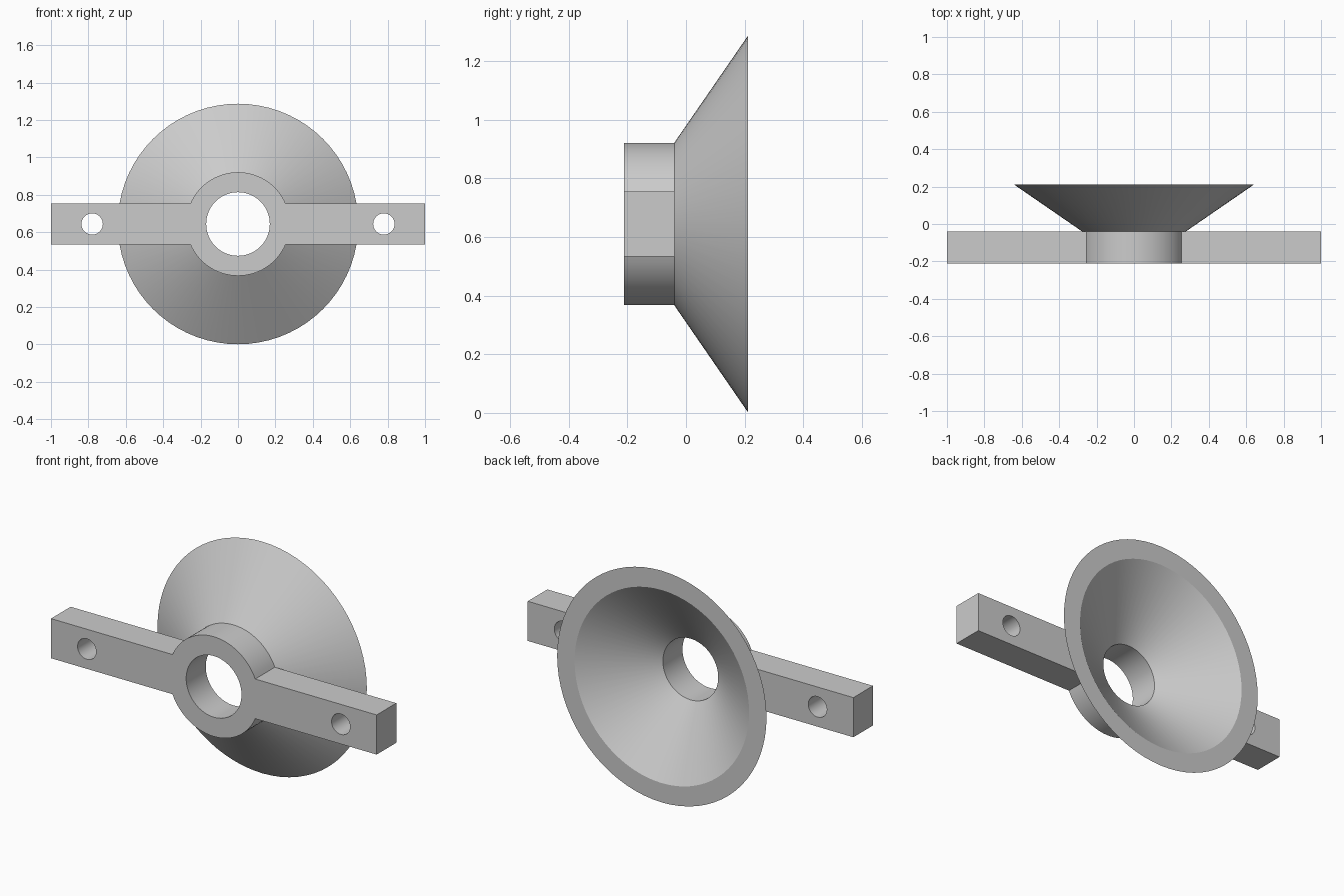
import bpy, bmesh, math
from mathutils import Vector

cube = bpy.data.objects.get("Cube")
if cube:
    bpy.data.objects.remove(cube)

CENTRE_Z = 0.644
FRONT, JOINT, RIM = -0.212, -0.04, 0.212
HUB_R, BORE_R, RIM_R = 0.277, 0.17, 0.643
WALL = HUB_R - BORE_R
ARM_H = 0.11
SEGMENTS = 72

grey = bpy.data.materials.new("light_grey")
grey.use_nodes = True
colour = (0.6, 0.6, 0.6, 1)
grey.diffuse_color = colour
grey.node_tree.nodes["Principled BSDF"].inputs["Base Color"].default_value = colour


def arc(radius, start, end, count, x=0):
    angles = [start + (end - start) * i / count for i in range(count + 1)]
    return [(x + radius * math.cos(a), radius * math.sin(a)) for a in angles]


def finish(obj):
    bpy.ops.object.select_all(action="DESELECT")
    obj.select_set(True)
    bpy.context.view_layer.objects.active = obj
    if obj.type == "CURVE":
        bpy.ops.object.convert(target="MESH")
        obj = bpy.context.object
    bm = bmesh.new()
    bm.from_mesh(obj.data)
    bmesh.ops.remove_doubles(bm, verts=bm.verts, dist=0.0001)
    bmesh.ops.recalc_face_normals(bm, faces=bm.faces)
    bm.to_mesh(obj.data)
    bm.free()
    obj.data.materials.clear()
    obj.data.materials.append(grey)
    bpy.ops.object.shade_smooth_by_angle(angle=math.radians(30))


# Mounting bracket: hub ring with two drilled arms, one extruded outline
meet = math.asin(ARM_H / HUB_R)
top = arc(HUB_R, meet, math.pi - meet, 28)
outline = [(1, ARM_H)] + top + [(-1, ARM_H)]
outline += [(-x, -y) for x, y in outline]
holes = [arc(BORE_R, 0, 2 * math.pi, SEGMENTS)[:-1]]
holes += [arc(0.057, 0, 2 * math.pi, 40, x)[:-1] for x in (-0.78, 0.78)]

curve = bpy.data.curves.new("mounting_bracket", "CURVE")
curve.dimensions = "2D"
curve.fill_mode = "BOTH"
curve.extrude = (JOINT - FRONT) / 2
for points in [outline] + holes:
    spline = curve.splines.new("POLY")
    spline.points.add(len(points) - 1)
    for p, (x, y) in zip(spline.points, points):
        p.co = (x, y, 0, 1)
    spline.use_cyclic_u = True
bracket = bpy.data.objects.new("mounting_bracket", curve)
bracket.location = (0, (FRONT + JOINT) / 2, CENTRE_Z)
bracket.rotation_euler.x = math.pi / 2
bpy.context.collection.objects.link(bracket)
finish(bracket)

# Flared cone: thick wall profile spun around the bore axis
profile = [(HUB_R, JOINT), (RIM_R, RIM), (RIM_R - WALL, RIM), (BORE_R, JOINT)]
bm = bmesh.new()
verts = [bm.verts.new((r, y, 0)) for r, y in profile]
edges = [bm.edges.new(pair) for pair in zip(verts, verts[1:] + verts[:1])]
bmesh.ops.spin(bm, geom=verts + edges, cent=Vector(), axis=(0, 1, 0),
               angle=2 * math.pi, steps=SEGMENTS, use_merge=True)
mesh = bpy.data.meshes.new("flared_cone")
bm.to_mesh(mesh)
bm.free()
cone = bpy.data.objects.new("flared_cone", mesh)
cone.location.z = CENTRE_Z
bpy.context.collection.objects.link(cone)
finish(cone)
